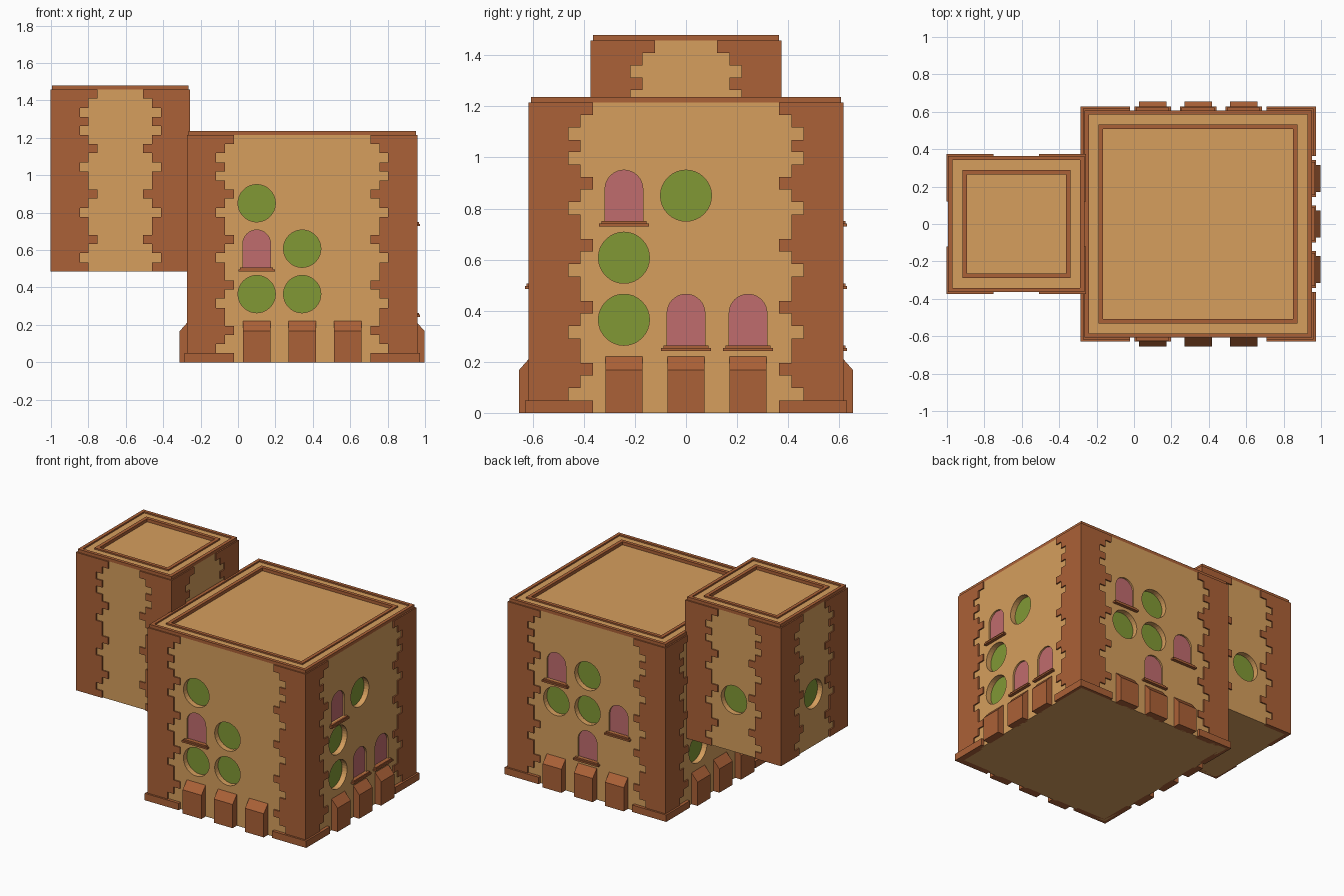
import bpy, bmesh, math
from mathutils import Matrix, Vector

if "Cube" in bpy.data.objects:
    bpy.data.objects.remove(bpy.data.objects["Cube"])

M = 0.243            # one building module
ROW = M / 5          # one brick course


def material(name, rgb):
    m = bpy.data.materials.new(name)
    m.diffuse_color = (*rgb, 1)
    m.use_nodes = True
    m.node_tree.nodes["Principled BSDF"].inputs["Base Color"].default_value = m.diffuse_color
    return m


TAN = material("sandstone", (0.67, 0.345, 0.11))
BRICK = material("brick", (0.41, 0.12, 0.038))
GREEN = material("green_glass", (0.22, 0.315, 0.036))
PINK = material("pink_glass", (0.53, 0.15, 0.155))


def prism(bm, pts, d0, d1, mat):
    """Extrude a local (x, z) outline from y=d0 to y=d1, then place it."""
    a = [bm.verts.new(mat @ Vector((x, d0, z))) for x, z in pts]
    b = [bm.verts.new(mat @ Vector((x, d1, z))) for x, z in pts]
    n = len(pts)
    faces = [bm.faces.new(a), bm.faces.new(b[::-1])]
    faces += [bm.faces.new((a[i], b[i], b[(i + 1) % n], a[(i + 1) % n])) for i in range(n)]
    bmesh.ops.recalc_face_normals(bm, faces=faces)


def rect(x0, x1, z0, z1):
    return [(x0, z0), (x1, z0), (x1, z1), (x0, z1)]


def box(bm, x0, x1, y0, y1, z0, z1, mat=Matrix()):
    prism(bm, rect(x0, x1, z0, z1), y0, y1, mat)


def finish(bm, name, mat):
    me = bpy.data.meshes.new(name)
    bm.to_mesh(me)
    bm.free()
    ob = bpy.data.objects.new(name, me)
    bpy.context.collection.objects.link(ob)
    me.materials.append(mat)
    return ob


def face_frame(cx, half, side, u, z):
    """Frame on a wall: local x runs along it, local -y points outward."""
    return (Matrix.Translation((cx, 0, 0)) @ Matrix.Rotation(side * math.pi / 2, 4, 'Z')
            @ Matrix.Translation((u, -half, z)))


CIRCLE = [(0.1 * math.cos(i * math.tau / 32), 0.1 * math.sin(i * math.tau / 32)) for i in range(32)]
ARCH = [(-0.074, -0.1), (0.074, -0.1)] + [
    (0.074 * math.cos(i * math.pi / 16), 0.026 + 0.074 * math.sin(i * math.pi / 16)) for i in range(17)]

FULL, MID, SHORT = M, 0.195, 0.148
TOP_COURSES = [SHORT, MID, SHORT, MID, FULL]
COURSES = [MID, SHORT, MID, FULL, MID]


def quoin(bm, cx, half, side, length, z0, z1, out):
    """L-shaped corner stone wrapping one vertical corner."""
    h = half + out
    e = half - length
    t = half - 0.02
    pts = [(-h, h), (-e, h), (-e, t), (-t, t), (-t, e), (-h, e)]
    turn = Matrix.Translation((cx, 0, 0)) @ Matrix.Rotation(side * math.pi / 2, 4, 'Z')
    lay = turn @ Matrix(((1, 0, 0, 0), (0, 0, 1, 0), (0, 1, 0, 0), (0, 0, 0, 1)))
    prism(bm, pts, z0, z1, lay)


def ring(bm, cx, outer, inner, z0, z1):
    """Square rim made of four mitred-free bars."""
    for s in range(4):
        f = face_frame(cx, 0, s, 0, 0)
        box(bm, -outer, inner, -outer, -inner, z0, z1, f)


def block(name, cx, n, level0, level1, windows, buttresses):
    half = n * M / 2
    z0, z1 = level0 * M, level1 * M

    # wall body with recessed openings
    body, cut = bmesh.new(), bmesh.new()
    box(body, cx - half, cx + half, -half, half, z0, z1)
    green, pink, sills = bmesh.new(), bmesh.new(), bmesh.new()
    for side, col, level, kind in windows:
        f = face_frame(cx, half, side, col * M, (level + 0.5) * M)
        if kind == 'o':
            prism(cut, CIRCLE, -0.05, 0.04, f)
            prism(green, CIRCLE, 0.038, 0.045, f)
        else:
            prism(cut, ARCH, -0.05, 0.014, f)
            prism(pink, ARCH, 0.012, 0.02, f)
            box(sills, -0.098, 0.098, -0.022, 0.01, -0.1215, -0.11, f)
            box(sills, -0.088, 0.088, -0.016, 0.01, -0.11, -0.1, f)
    wall = finish(body, name + "_walls", TAN)
    cutter = finish(cut, name + "_window_cutter", TAN)
    cutter.hide_render = True
    mod = wall.modifiers.new("windows", 'BOOLEAN')
    mod.object, mod.solver = cutter, 'EXACT'
    bpy.context.view_layer.objects.active = wall
    bpy.ops.object.modifier_apply(modifier=mod.name)
    bpy.data.objects.remove(cutter)
    for bm, part, mat in ((green, "_round_windows", GREEN), (pink, "_arched_windows", PINK),
                          (sills, "_window_sills", BRICK)):
        if bm.verts:
            finish(bm, name + part, mat)
        else:
            bm.free()

    # toothed brick corners
    bm = bmesh.new()
    for side in range(4):
        for level in range(level0, level1):
            courses = TOP_COURSES if level == level1 - 1 else COURSES
            for r, length in enumerate(courses):
                z = level * M + r * ROW
                base = level == 0 and r == 0
                quoin(bm, cx, half, side, FULL if base else length, z, z + ROW,
                      0.022 if base else 0.009)
    finish(bm, name + "_brick_corners", BRICK)

    # stepped roof edge: outer rim, gutter, inner rim
    bm = bmesh.new()
    ring(bm, cx, half, half - 0.023, z1, z1 + 0.022)
    ring(bm, cx, half - 0.076, half - 0.1, z1, z1 + 0.022)
    finish(bm, name + "_roof_rims", BRICK)
    bm = bmesh.new()
    ring(bm, cx, half - 0.023, half - 0.076, z1, z1 + 0.012)
    finish(bm, name + "_roof_gutter", TAN)

    # sloped buttresses along the base
    if buttresses:
        bm = bmesh.new()
        slope = [(0.01, 0), (-0.047, 0), (-0.047, 0.167), (0, 0.22), (0.01, 0.22)]
        for side in range(4):
            for col in (-1, 0, 1):
                f = face_frame(cx, half, side, col * M, 0)
                swap = Matrix(((0, 1, 0, 0), (1, 0, 0, 0), (0, 0, 1, 0), (0, 0, 0, 1)))
                prism(bm, slope, -0.073, 0.073, f @ swap)
        finish(bm, name + "_buttresses", BRICK)


# (side, column, level, kind): sides are 0 front, 1 right, 2 back, 3 left
main_windows = [
    (0, -1, 3, 'o'), (0, -1, 2, 'a'), (0, -1, 1, 'o'), (0, 0, 2, 'o'), (0, 0, 1, 'o'),
    (1, -1, 3, 'a'), (1, 0, 3, 'o'), (1, -1, 2, 'o'), (1, -1, 1, 'o'), (1, 0, 1, 'a'), (1, 1, 1, 'a'),
    (2, -1, 3, 'a'), (2, 0, 3, 'o'), (2, -1, 2, 'o'), (2, 0, 2, 'o'), (2, 1, 2, 'a'), (2, 0, 1, 'a'),
    (3, -1, 1, 'o'),
]
block("main_house", 0.343, 5, 0, 5, main_windows, True)
block("tower", 0.343 - 4 * M, 3, 2, 6, [(2, 0, 3, 'o'), (3, 0, 3, 'o')], False)
